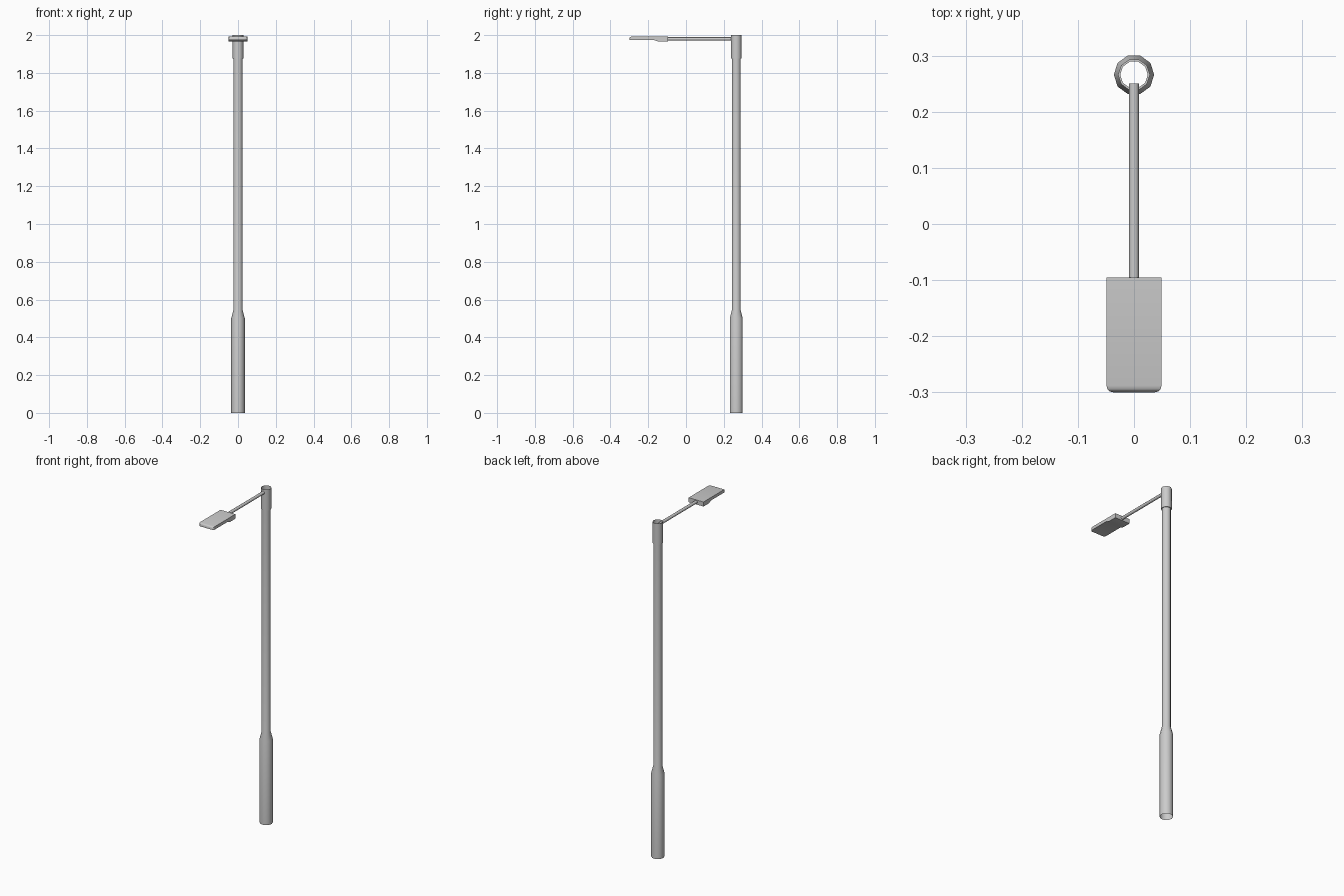
import bpy, bmesh, math
from mathutils import Matrix, Vector

if "Cube" in bpy.data.objects:
    bpy.data.objects.remove(bpy.data.objects["Cube"])

POLE_Y = 0.266
LAMP_Z = 1.98


def finish(name, bm, angle):
    bmesh.ops.recalc_face_normals(bm, faces=bm.faces[:])
    mesh = bpy.data.meshes.new(name)
    bm.to_mesh(mesh)
    bm.free()
    obj = bpy.data.objects.new(name, mesh)
    bpy.context.collection.objects.link(obj)
    bpy.ops.object.select_all(action='DESELECT')
    obj.select_set(True)
    bpy.context.view_layer.objects.active = obj
    bpy.ops.object.shade_smooth_by_angle(angle=math.radians(angle))
    return obj


# Pole: open ten-sided tube with a wide base, tapered shoulder and top collar
def build_pole(sides=10):
    profile = [(0.036, 0), (0.036, 0.50), (0.0245, 0.545),
               (0.0245, 1.875), (0.0285, 1.875), (0.0285, 2.0)]
    bm = bmesh.new()
    rings = []
    for r, z in profile:
        rings.append([bm.verts.new((r * math.cos(math.tau * i / sides),
                                    POLE_Y + r * math.sin(math.tau * i / sides), z))
                      for i in range(sides)])
    for low, high in zip(rings, rings[1:]):
        for i in range(sides):
            j = (i + 1) % sides
            bm.faces.new((low[i], low[j], high[j], high[i]))
    finish("pole", bm, 40)


# Arm: thin rod from the collar to the lamp head
def build_arm(y_back=0.25, y_front=-0.11, radius=0.009):
    bm = bmesh.new()
    place = (Matrix.Translation((0, (y_back + y_front) / 2, LAMP_Z))
             @ Matrix.Rotation(math.pi / 2, 4, 'X'))
    bmesh.ops.create_cone(bm, cap_ends=True, segments=10, radius1=radius,
                          radius2=radius, depth=y_back - y_front, matrix=place)
    finish("arm", bm, 40)


# Lamp head: side profile with a thicker rear, rounded at the front
def build_head(half=0.049):
    profile = [(-0.30, 1.974), (-0.30, 1.992), (-0.095, 1.992),
               (-0.095, 1.965), (-0.145, 1.965), (-0.17, 1.974)]
    bm = bmesh.new()
    face = bm.faces.new([bm.verts.new((-half, y, z)) for y, z in profile])
    ext = bmesh.ops.extrude_face_region(bm, geom=[face])
    moved = [g for g in ext['geom'] if isinstance(g, bmesh.types.BMVert)]
    bmesh.ops.translate(bm, verts=moved, vec=Vector((2 * half, 0, 0)))
    bmesh.ops.recalc_face_normals(bm, faces=bm.faces[:])
    front = [e for e in bm.edges
             if all(v.co.y < -0.299 for v in e.verts)
             and max(v.co.z for v in e.verts) > 1.99]
    bmesh.ops.bevel(bm, geom=front, offset=0.012, offset_type='OFFSET',
                    segments=3, profile=0.5, affect='EDGES')
    finish("lamp_head", bm, 35)


build_pole()
build_arm()
build_head()
